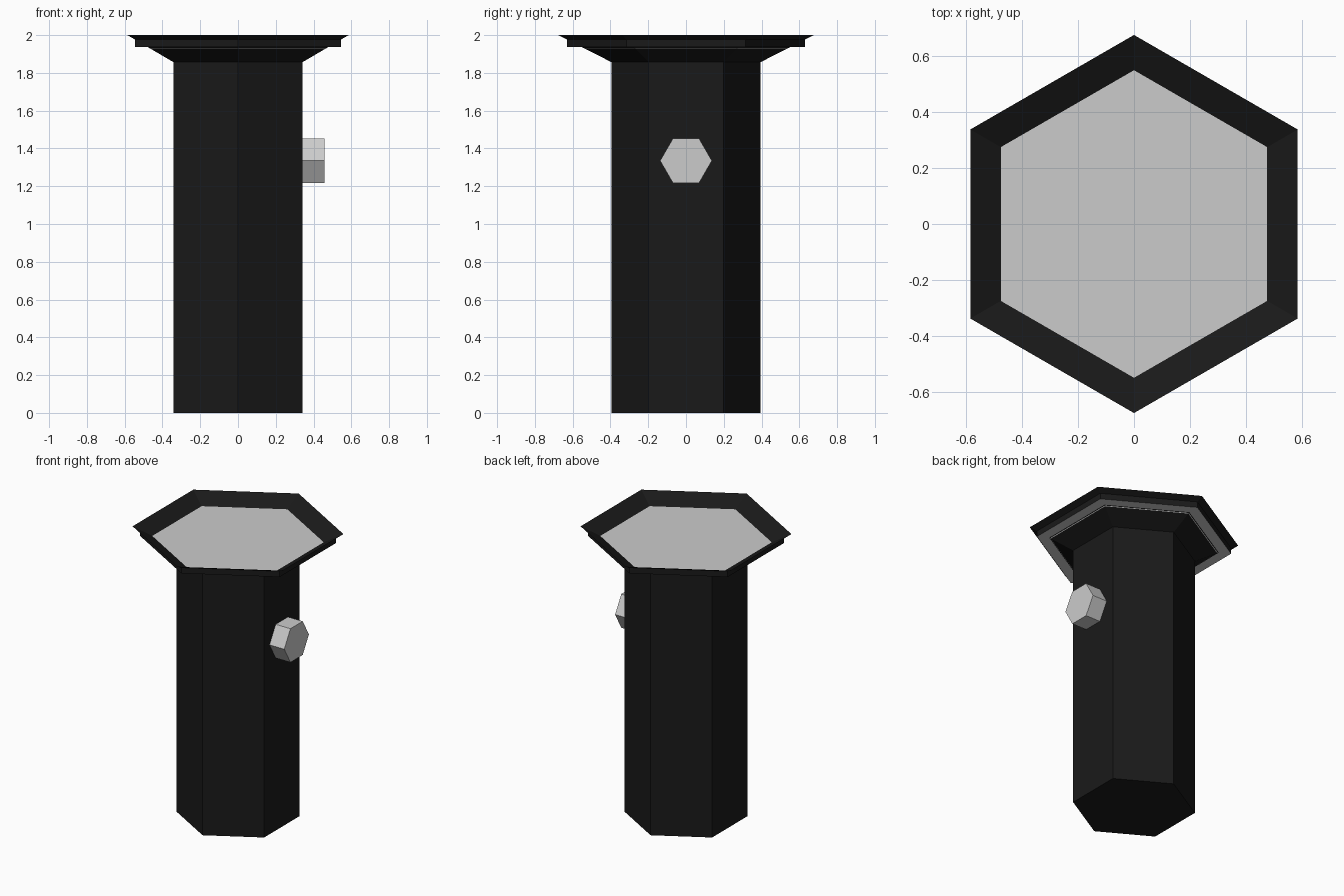
import bpy, bmesh, math
from mathutils import Matrix

if "Cube" in bpy.data.objects:
    bpy.data.objects.remove(bpy.data.objects["Cube"])

black = bpy.data.materials.new("black_metal")
black.diffuse_color = (0.01, 0.01, 0.01, 1)
black.use_nodes = True
black.node_tree.nodes["Principled BSDF"].inputs["Base Color"].default_value = black.diffuse_color


def hex_loft(name, rings, cap_start=False, cap_end=False, mat=None, matrix=None):
    """Skin hexagonal rings given as (corner radius, height)."""
    bm = bmesh.new()
    loops = []
    for r, z in rings:
        loops.append([bm.verts.new((r * math.cos(a), r * math.sin(a), z))
                      for a in (math.pi / 2 + i * math.pi / 3 for i in range(6))])
    for low, high in zip(loops, loops[1:]):
        for i in range(6):
            j = (i + 1) % 6
            bm.faces.new((low[i], low[j], high[j], high[i]))
    if cap_start:
        bm.faces.new(loops[0][::-1])
    if cap_end:
        bm.faces.new(loops[-1])
    if matrix:
        bm.transform(matrix)
    me = bpy.data.meshes.new(name)
    bm.to_mesh(me)
    bm.free()
    if mat:
        me.materials.append(mat)
    ob = bpy.data.objects.new(name, me)
    bpy.context.collection.objects.link(ob)
    return ob


# Column flaring out into the tray; the flare folds back inside as the tray rim
hex_loft("column_and_rim",
         [(0.395, 0), (0.395, 1.857), (0.676, 2.0), (0.55, 1.937)],
         cap_start=True, mat=black)

# Dark band around the tray
hex_loft("tray_band", [(0.63, 1.936), (0.63, 1.977)], mat=black)

# Grey underside ledge of the band
hex_loft("tray_ledge", [(0.548, 1.936), (0.63, 1.936)])

# Grey top plate, recessed inside the rim
hex_loft("top_plate", [(0.54, 1.93), (0.55, 1.937)], cap_end=True)

# Hexagonal button on the right side, axis along x
hex_loft("side_button", [(0.137, 0), (0.137, 0.119)], True, True,
         matrix=Matrix.Translation((0.338, 0, 1.335)) @ Matrix.Rotation(math.pi / 2, 4, 'Y')
         @ Matrix.Identity(4))
